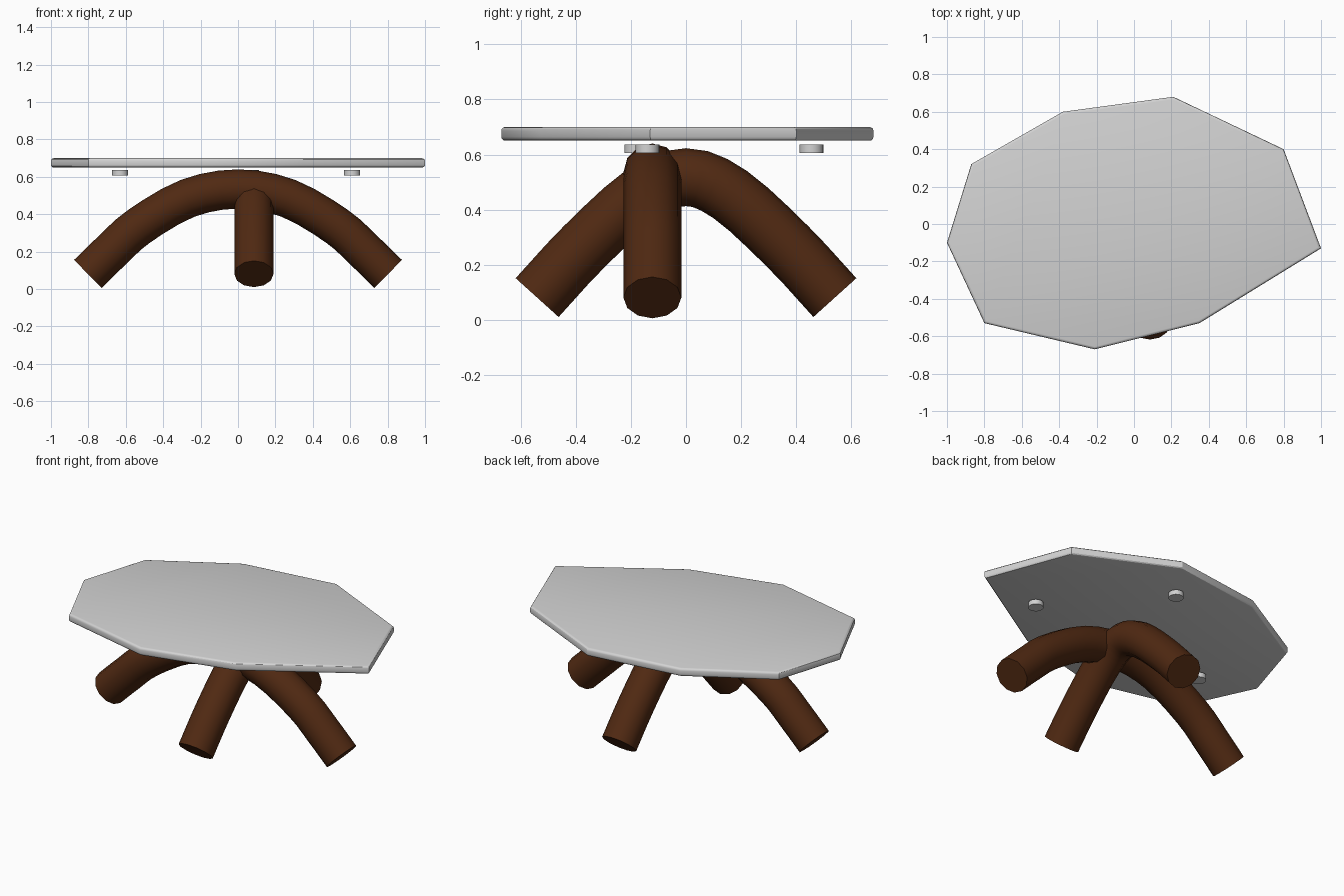
import bpy
import bmesh
from math import cos, sin, pi
from mathutils import Vector

cube = bpy.data.objects.get("Cube")
if cube:
    bpy.data.objects.remove(cube, do_unlink=True)


def material(name, rgb):
    mat = bpy.data.materials.new(name)
    mat.use_nodes = True
    mat.diffuse_color = (*rgb, 1)
    mat.node_tree.nodes["Principled BSDF"].inputs["Base Color"].default_value = (*rgb, 1)
    return mat


grey = material("pale grey", (0.65, 0.65, 0.65))
brown = material("dark brown wood", (0.08, 0.022, 0.006))


def finish(name, bm, mat, angle=40):
    bmesh.ops.recalc_face_normals(bm, faces=bm.faces)
    mesh = bpy.data.meshes.new(name)
    bm.to_mesh(mesh)
    bm.free()
    mesh.materials.append(mat)
    obj = bpy.data.objects.new(name, mesh)
    bpy.context.collection.objects.link(obj)
    bpy.ops.object.select_all(action="DESELECT")
    obj.select_set(True)
    bpy.context.view_layer.objects.active = obj
    bpy.ops.object.shade_smooth_by_angle(angle=angle * pi / 180)
    return obj


# Irregular nine-sided slab with softened rims
def tabletop(outline, bottom, top):
    bm = bmesh.new()
    face = bm.faces.new([bm.verts.new((x, y, bottom)) for x, y in outline])
    ext = bmesh.ops.extrude_face_region(bm, geom=[face])
    moved = [v for v in ext["geom"] if isinstance(v, bmesh.types.BMVert)]
    bmesh.ops.translate(bm, verts=moved, vec=(0, 0, top - bottom))
    rims = [e for e in bm.edges if abs(e.verts[0].co.z - e.verts[1].co.z) < 0.001]
    bmesh.ops.bevel(bm, geom=rims, offset=0.014, segments=3, profile=0.5, affect="EDGES")
    finish("tabletop", bm, grey, 30)


# Smooth path through the points of half an arch, mirrored to a full one
def arch_path(half, steps=3):
    pts = [Vector(p) for p in half]
    pts += [Vector((-p.x, p.y)) for p in reversed(pts[:-1])]
    pts = [2 * pts[0] - pts[1]] + pts + [2 * pts[-1] - pts[-2]]
    path = []
    for a, b, c, d in zip(pts, pts[1:], pts[2:], pts[3:]):
        for i in range(steps):
            t = i / steps
            path.append(0.5 * (2 * b + (c - a) * t + (2 * a - 5 * b + 4 * c - d) * t ** 2
                               + (3 * b - a - 3 * c + d) * t ** 3))
    return path + [pts[-2]]


# Round bent leg swept along an arch, with flat cut ends
def bent_leg(name, half, radius, place, sides=12):
    bm = bmesh.new()
    path = arch_path(half)
    rings = []
    for i, p in enumerate(path):
        tangent = (path[min(i + 1, len(path) - 1)] - path[max(i - 1, 0)]).normalized()
        normal = Vector((-tangent.y, tangent.x))
        ring = []
        for k in range(sides):
            a = 2 * pi * k / sides
            q = p + normal * radius * cos(a)
            ring.append(bm.verts.new(place(q.x, radius * sin(a), q.y)))
        rings.append(ring)
    for r, s in zip(rings, rings[1:]):
        for k in range(sides):
            n = (k + 1) % sides
            bm.faces.new((r[k], r[n], s[n], s[k]))
    bm.faces.new(rings[0])
    bm.faces.new(rings[-1])
    finish(name, bm, brown)


# Small round pads under the top
def pad(name, x, y):
    bm = bmesh.new()
    bmesh.ops.create_cone(bm, cap_ends=True, segments=24, radius1=0.043, radius2=0.043, depth=0.03)
    bmesh.ops.translate(bm, verts=bm.verts, vec=(x, y, 0.621))
    finish(name, bm, grey)


tabletop([(-1, -0.1), (-0.87, 0.32), (-0.38, 0.6), (0.21, 0.68), (0.8, 0.4),
          (1, -0.13), (0.35, -0.53), (-0.21, -0.67), (-0.8, -0.53)], 0.65, 0.7)

bent_leg("long_arch_leg",
         [(-0.803, 0.081), (-0.67, 0.21), (-0.53, 0.335), (-0.27, 0.485), (0, 0.535)],
         0.105, lambda u, w, z: (u, w - 0.122, z))
bent_leg("short_arch_leg",
         [(-0.54, 0.081), (-0.37, 0.265), (-0.16, 0.455), (0, 0.518)],
         0.105, lambda u, w, z: (w + 0.085, u, z))

for name, x, y in (("right_pad", -0.63, -0.18), ("left_pad", 0.61, -0.14), ("back_pad", 0.07, 0.455)):
    pad(name, x, y)
